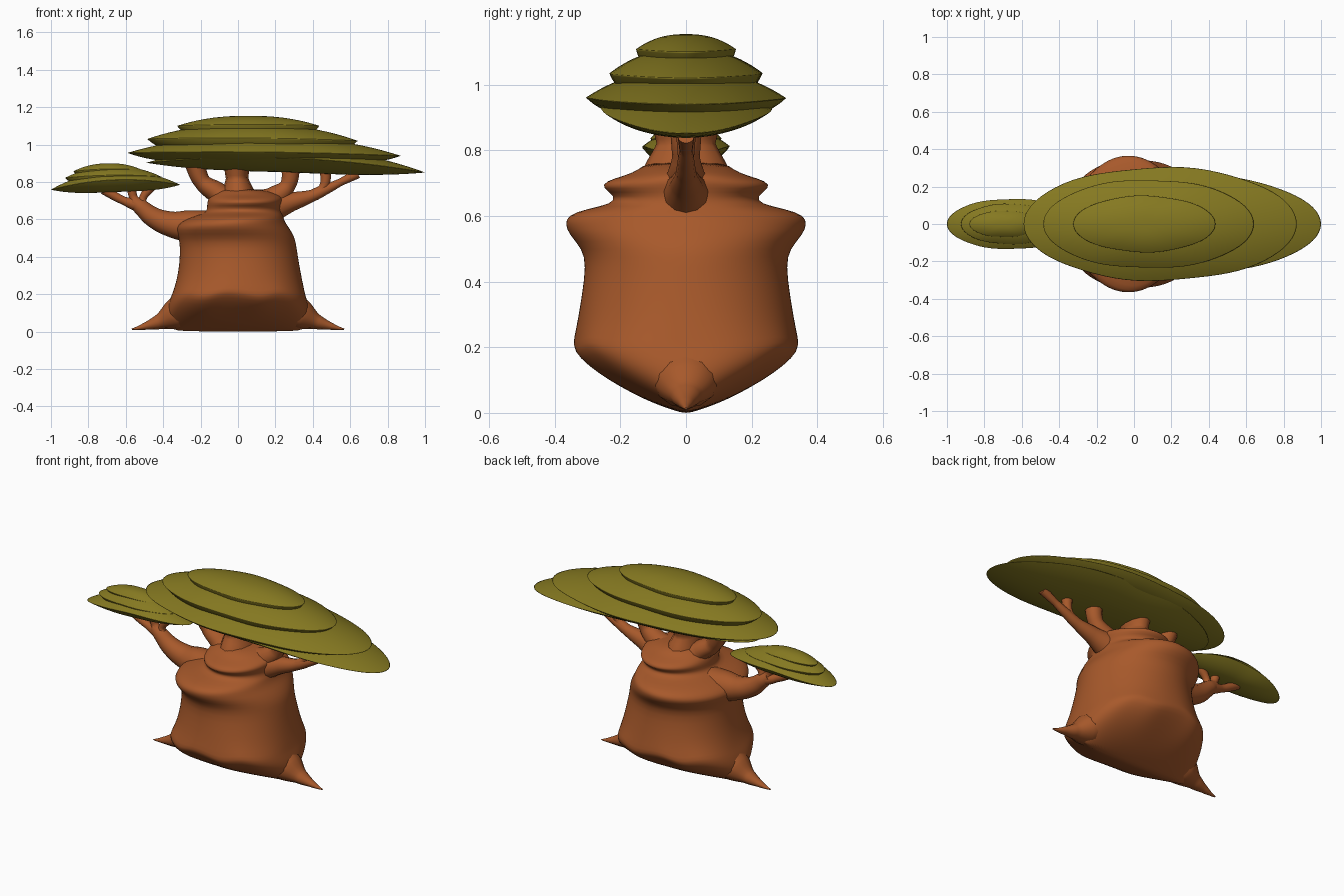
import bpy, bmesh, math

if "Cube" in bpy.data.objects:
    bpy.data.objects.remove(bpy.data.objects["Cube"])


def material(name, rgb):
    m = bpy.data.materials.new(name)
    m.diffuse_color = (*rgb, 1)
    m.use_nodes = True
    m.node_tree.nodes["Principled BSDF"].inputs["Base Color"].default_value = m.diffuse_color
    return m


BARK = material("bark brown", (0.39, 0.10, 0.024))
LEAF = material("leaf olive green", (0.235, 0.19, 0.015))


def finish(name, mesh, mat):
    ob = bpy.data.objects.new(name, mesh)
    bpy.context.collection.objects.link(ob)
    mesh.materials.clear()
    mesh.materials.append(mat)
    for p in mesh.polygons:
        p.use_smooth = True
        p.material_index = 0
    return ob


def loft(name, rings, mat):
    """Skin a list of equal-length point rings and cap both ends."""
    bm = bmesh.new()
    rows = [[bm.verts.new(p) for p in ring] for ring in rings]
    n = len(rows[0])
    for a, b in zip(rows, rows[1:]):
        for i in range(n):
            j = (i + 1) % n
            bm.faces.new((a[i], a[j], b[j], b[i]))
    bm.faces.new(rows[0][::-1])
    bm.faces.new(rows[-1])
    bmesh.ops.recalc_face_normals(bm, faces=bm.faces)
    me = bpy.data.meshes.new(name)
    bm.to_mesh(me)
    bm.free()
    return finish(name, me, mat)


def oval(z, xl, xr, y, n, seg=64):
    """Superellipse ring at height z; the skirt edge near z = 0.2 is wavy."""
    c, a = (xl + xr) / 2, (xr - xl) / 2
    wave = 0.012 * max(0, 1 - abs(z - 0.19) / 0.12)
    pts = []
    for i in range(seg):
        t = 2 * math.pi * i / seg
        co, si = math.cos(t), math.sin(t)
        pts.append((c + a * math.copysign(abs(co) ** (2 / n), co),
                    y * math.copysign(abs(si) ** (2 / n), si),
                    z + wave * math.cos(9 * co + 1) * si * si))
    return pts


# trunk: keeled base, ledge under the neck
# (z, left, right, half depth, roundness)
TRUNK = [
    (0.000, -.31, .31, .012, 2), (0.012, -.345, .345, .05, 2),
    (0.03, -.365, .365, .10, 2), (0.06, -.38, .38, .165, 2.1),
    (0.10, -.382, .382, .235, 2.3), (0.15, -.372, .375, .303, 2.5),
    (0.195, -.355, .36, .345, 2.5), (0.22, -.345, .355, .342, 2.4),
    (0.28, -.327, .342, .33, 2.2), (0.36, -.313, .327, .317, 2.1),
    (0.45, -.31, .313, .305, 2), (0.50, -.315, .305, .316, 2),
    (0.545, -.335, .28, .358, 2), (0.575, -.325, .258, .368, 2),
    (0.602, -.28, .245, .362, 2), (0.622, -.22, .24, .30, 2),
    (0.637, -.17, .235, .225, 2), (0.66, -.165, .23, .215, 2),
    (0.685, -.165, .235, .255, 2), (0.705, -.16, .24, .25, 2),
    (0.725, -.15, .235, .18, 2), (0.74, -.13, .20, .145, 2),
    (0.765, -.09, .12, .12, 2)]
trunk = loft("trunk", [oval(*row) for row in TRUNK], BARK)
trunk.modifiers.new("smooth", 'SUBSURF').levels = 1


def branch(name, pts, depth=1.0):
    """Tapered tube through (x, z, radius) points in the y = 0 plane."""
    cu = bpy.data.curves.new(name, 'CURVE')
    cu.dimensions = '3D'
    cu.bevel_depth = 1
    cu.bevel_resolution = 4
    cu.resolution_u = 8
    cu.use_fill_caps = True
    sp = cu.splines.new('BEZIER')
    sp.bezier_points.add(len(pts) - 1)
    for p, (x, z, r) in zip(sp.bezier_points, pts):
        p.co = (x, 0, z)
        p.radius = r
        p.handle_left_type = p.handle_right_type = 'AUTO'
    tmp = bpy.data.objects.new(name + "_curve", cu)
    bpy.context.collection.objects.link(tmp)
    bpy.context.view_layer.update()
    dg = bpy.context.evaluated_depsgraph_get()
    me = bpy.data.meshes.new_from_object(tmp.evaluated_get(dg))
    bpy.data.objects.remove(tmp)
    for v in me.vertices:
        v.co.y *= depth
    finish(name, me, BARK)


# pointed roots left and right
for side, s in (("left", -1), ("right", 1)):
    branch(side + "_root", [(s * .25, .14, .11), (s * .35, .085, .078),
                            (s * .42, .053, .041), (s * .49, .031, .021),
                            (s * .54, .018, .009), (s * .568, .013, .003)], 1.2)

# branches under the main canopy
branch("inner_left_branch", [(-.03, .66, .10), (-.11, .74, .06),
                             (-.19, .80, .045), (-.235, .91, .055)], 1.3)
branch("middle_branch", [(.01, .66, .13), (0, .75, .085),
                         (-.005, .82, .06), (-.005, .92, .075)], 1.5)
branch("inner_right_branch", [(.12, .67, .09), (.20, .72, .06),
                              (.265, .78, .042), (.285, .89, .05)])
branch("outer_right_branch", [(.14, .65, .09), (.29, .695, .05),
                              (.40, .728, .032), (.48, .765, .026),
                              (.55, .80, .02), (.64, .845, .026)])
branch("outer_right_twig", [(.40, .73, .03), (.455, .77, .024), (.47, .88, .032)])

# low left limb with its twigs
branch("left_limb", [(-.12, .53, .12), (-.25, .56, .09), (-.36, .575, .068),
                     (-.45, .61, .055), (-.525, .67, .042), (-.565, .70, .03)])
branch("left_outer_twig", [(-.53, .675, .038), (-.61, .70, .022), (-.72, .76, .026)])
branch("left_middle_twig", [(-.53, .67, .038), (-.56, .72, .022), (-.57, .79, .028)])
branch("left_inner_twig", [(-.51, .66, .035), (-.51, .71, .02), (-.46, .78, .026)])


def leaf_tier(name, xl, xr, y, base, slope, arch, top, bottom, power, phase=0):
    """Flattened lens; the rim slopes and arches along x, power fills the underside."""
    c, a = (xl + xr) / 2, (xr - xl) / 2
    rings, steps, seg = [], 12, 72
    for k in range(-steps, steps + 1):
        ang = (math.pi / 2) * k / steps
        r = max(math.cos(ang), 0.01)
        h = top * (1 - r ** 2.4) if k > 0 else -bottom * (1 - r ** power)
        ring = []
        for i in range(seg):
            t = 2 * math.pi * i / seg
            u = r * math.cos(t)
            wave = 1 + 0.02 * math.sin(6 * t + phase) * math.sin(t) ** 2
            ring.append((c + a * u, y * r * math.sin(t) * wave,
                         base + slope * u + arch * (1 - u * u) + h))
        rings.append(ring)
    loft(name, rings, LEAF)


# main canopy, bottom to top
leaf_tier("canopy_skirt", -.49, 1.0, .265, .877, -.026, .052, .06, .077, 2.6, 1)
leaf_tier("canopy_wide_tier", -.59, .87, .303, .948, -.008, .012, .085, .06, 5, 0)
leaf_tier("canopy_upper_tier", -.485, .64, .237, 1.025, -.005, .01, .075, .07, 8, 2)
leaf_tier("canopy_crown", -.325, .435, .15, 1.10, 0, .008, .046, .07, 8, 4)

# small left canopy
leaf_tier("left_canopy_skirt", -1.0, -.31, .135, .772, .013, .04, .045, .065, 2.6, 1)
leaf_tier("left_canopy_tier", -.925, -.41, .108, .825, .003, .012, .045, .05, 6, 3)
leaf_tier("left_canopy_crown", -.88, -.51, .07, .86, .003, .01, .03, .04, 6, 2)
